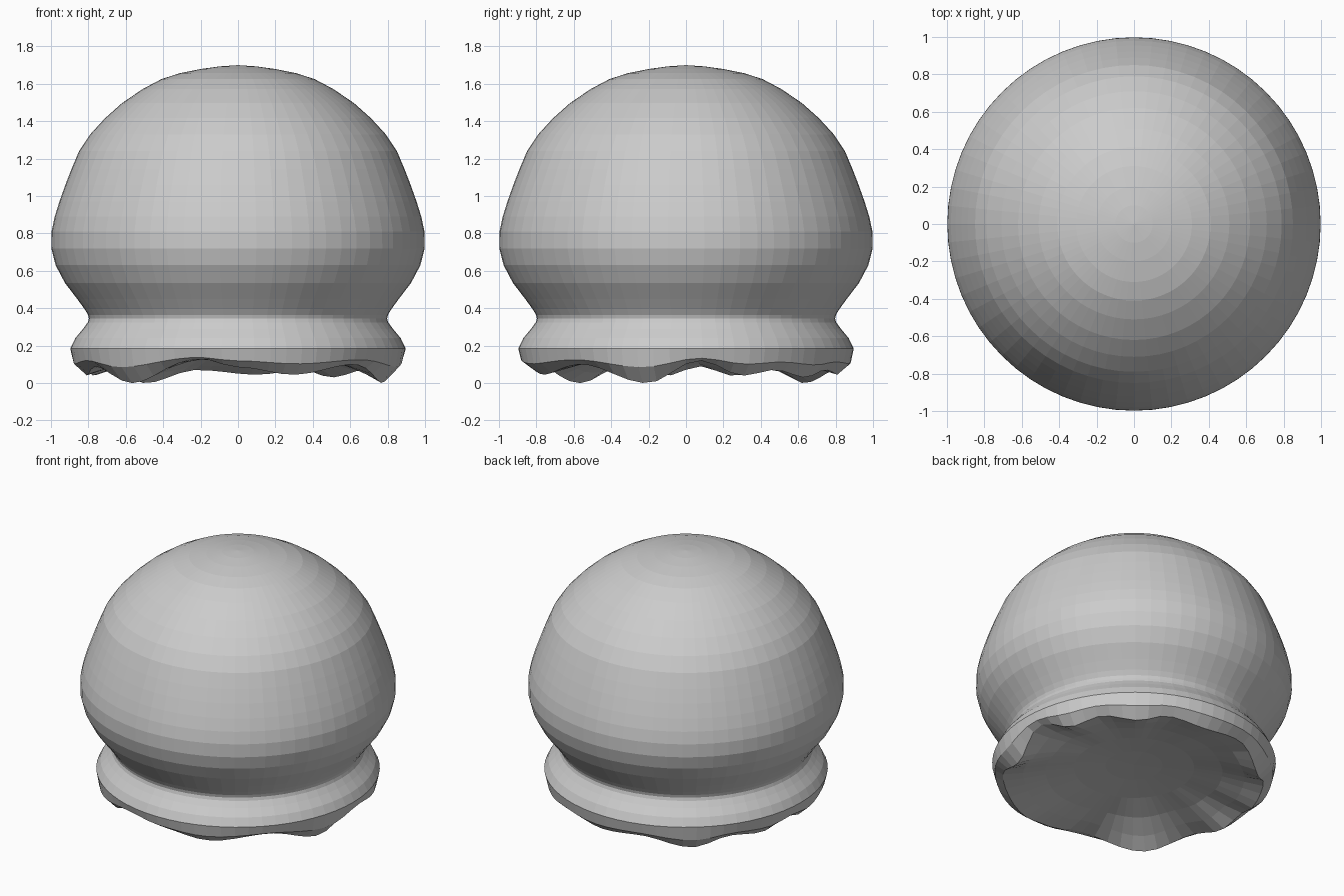
import bpy, bmesh
from math import sin, cos, tau, pi, degrees

if "Cube" in bpy.data.objects:
    bpy.data.objects.remove(bpy.data.objects["Cube"])

SEG = 64

# Dome, neck and collar outline (radius, height), top to bottom
PROFILE = [(0.10, 1.693), (0.20, 1.679), (0.31, 1.657), (0.41, 1.625), (0.51, 1.572),
           (0.62, 1.497), (0.71, 1.417), (0.79, 1.33), (0.85, 1.24), (0.89, 1.145),
           (0.923, 1.06), (0.955, 0.97), (0.98, 0.89), (0.997, 0.81), (0.998, 0.72),
           (0.975, 0.63), (0.925, 0.535), (0.86, 0.45), (0.82, 0.395), (0.802, 0.365),
           (0.797, 0.345), (0.803, 0.325), (0.83, 0.288), (0.87, 0.24), (0.897, 0.185)]

# Wavy lower lip: angle in degrees -> height
WAVE = [(-15, 0), (5, .12), (22, .04), (35, .07), (52, .03), (65, .07), (83, .045),
        (105, .07), (128, 0), (145, .07), (162, .04), (175, .09), (187, .04), (203, .09),
        (225, 0), (256, .13), (270, .085), (291, .045), (318, .10), (345, 0)]


def wave(a):
    d = degrees(a)
    if d > 345:
        d -= 360
    for (a0, h0), (a1, h1) in zip(WAVE, WAVE[1:]):
        if a0 <= d <= a1:
            t = (1 - cos(pi * (d - a0) / (a1 - a0))) / 2
            return h0 + (h1 - h0) * t
    return 0.06


bm = bmesh.new()


def ring(func):
    verts = []
    for i in range(SEG):
        a = tau * i / SEG
        r, z = func(wave(a))
        verts.append(bm.verts.new((r * cos(a), r * sin(a), z)))
    return verts


rings = [ring(lambda h, p=p: p) for p in PROFILE]
# Collar bottom edge and lip follow the wave
rings.append(ring(lambda h: (0.88, 0.085 + 0.4 * h)))
rings.append(ring(lambda h: (0.80 + 0.3 * h, h)))
# Shallow underside, wave fading towards the middle
for r, f, base in [(0.70, 0.55, 0.055), (0.56, 0.2, 0.11), (0.38, 0, 0.15), (0.18, 0, 0.168)]:
    rings.append(ring(lambda h, r=r, f=f, b=base: (r, b + f * h)))

for upper, lower in zip(rings, rings[1:]):
    for i in range(SEG):
        j = (i + 1) % SEG
        bm.faces.new((upper[i], lower[i], lower[j], upper[j]))

# Pole caps
top = bm.verts.new((0, 0, 1.70))
under = bm.verts.new((0, 0, 0.172))
for i in range(SEG):
    j = (i + 1) % SEG
    bm.faces.new((top, rings[0][i], rings[0][j]))
    bm.faces.new((under, rings[-1][j], rings[-1][i]))

bmesh.ops.recalc_face_normals(bm, faces=bm.faces)
mesh = bpy.data.meshes.new("bell_dome")
bm.to_mesh(mesh)
bm.free()
bpy.context.collection.objects.link(bpy.data.objects.new("bell_dome", mesh))
